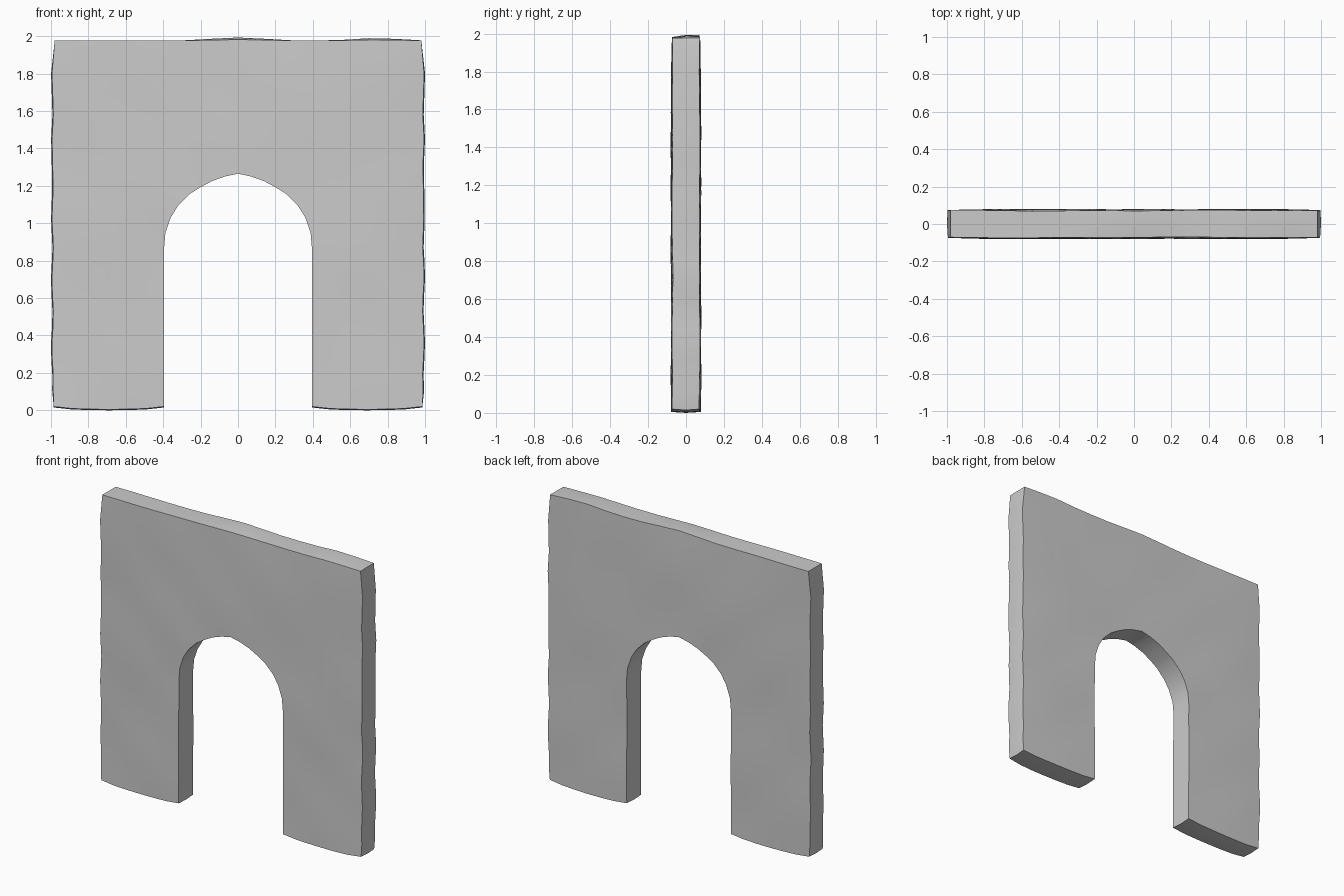
import bpy, bmesh, math

if "Cube" in bpy.data.objects:
    bpy.data.objects.remove(bpy.data.objects["Cube"])

T = 0.078   # half thickness
V = 6       # strips between opening and outer edge
LEG = 10    # rows below the arch spring


def lerp(a, b, t):
    return a + (b - a) * t


# Half opening (right side): foot, straight jamb, slightly pointed arch
arch = [(.395, .87), (.388, .95), (.36, 1.03), (.32, 1.095), (.26, 1.155),
        (.205, 1.19), (.14, 1.225), (.07, 1.25), (0, 1.265)]
inner = [(.395, lerp(.02, .87, i / LEG)) for i in range(LEG)] + arch

# Half outer outline: side edge up to the corner, then along the top
outer = [(.985, lerp(.02, .87, i / LEG)) for i in range(LEG)]
side_z = [.87, 1.02, 1.17, 1.32, 1.45, 1.58, 1.8, 1.976]
outer += [(.985, z) for z in side_z[:-1]]
corner = (.98, 1.976)
top_x = [.84, .7, .56, .42, .28, .14, 0]
n_extra = len(top_x) + len(side_z) - len(arch)
# split the arch more finely so both paths have the same number of points
fine = [arch[0]]
for k, (a, b) in enumerate(zip(arch, arch[1:])):
    if k < n_extra:
        fine.append((lerp(a[0], b[0], .5), lerp(a[1], b[1], .5)))
    fine.append(b)
inner = inner[:LEG] + fine
outer += [corner] + [(x, 1.976) for x in top_x]


def mirror(path):
    return path + [(-x, z) for x, z in reversed(path[:-1])]


inner, outer = mirror(inner), mirror(outer)
N = len(inner)


def worn_edge(x, z, layer):
    """Hand-hewn waviness on the outer sides and top."""
    if z > 1.97:
        bump = .017 * math.exp(-(x / .2) ** 2) + .014 * math.exp(-((x - .74) / .17) ** 2)
        return x, z + bump * (.35, 1, .9)[layer]
    if z < .05:
        return x, z
    wave = .5 + .5 * math.cos((z - 1.8) * 2 * math.pi / .36 + (0 if x > 0 else .5))
    return x + math.copysign((.002, .007, .004)[layer] + .008 * wave, x), z


def face_y(x, z, sign, v):
    relief = .003 * math.sin(7 * x + 2 * z + sign) * math.cos(9 * z + 3 * x)
    edge = .006 * v ** 4
    return sign * (T + relief - edge)


def point(i, j, layer):
    (ax, az), (bx, bz) = inner[i], outer[i]
    v = j / V
    if j == V:
        bx, bz = worn_edge(bx, bz, layer)
    x, z = lerp(ax, bx, v), lerp(az, bz, v)
    if i in (0, N - 1):     # softly bowed feet
        z = .02 - .015 * math.sin(math.pi * v) ** .5 if 0 < j < V else .02
        z = max(0, z - (.005 if layer == 1 else 0))
    return x, (0 if layer == 1 else face_y(x, z, layer - 1, v)), z


# Wall with arched opening: front and back skins, joined round every edge
bm = bmesh.new()
grid = {}
for i in range(N):
    for j in range(V + 1):
        for layer in range(3):
            if layer != 1 or j in (0, V) or i in (0, N - 1):
                grid[i, j, layer] = bm.verts.new(point(i, j, layer))


def quad(*keys):
    bm.faces.new([grid[k] for k in keys])


for i in range(N - 1):
    for layer in (0, 2):
        for j in range(V):
            quad((i, j, layer), (i + 1, j, layer), (i + 1, j + 1, layer), (i, j + 1, layer))
    for j in (0, V):
        for l in (0, 1):
            quad((i, j, l), (i + 1, j, l), (i + 1, j, l + 1), (i, j, l + 1))
for i in (0, N - 1):
    for j in range(V):
        for l in (0, 1):
            quad((i, j, l), (i, j + 1, l), (i, j + 1, l + 1), (i, j, l + 1))

bmesh.ops.recalc_face_normals(bm, faces=bm.faces)
mesh = bpy.data.meshes.new("arched_wall")
bm.to_mesh(mesh)
bm.free()
wall = bpy.data.objects.new("arched_wall", mesh)
bpy.context.collection.objects.link(wall)
bpy.context.view_layer.objects.active = wall
wall.select_set(True)
bpy.ops.object.shade_smooth_by_angle(angle=math.radians(35))
